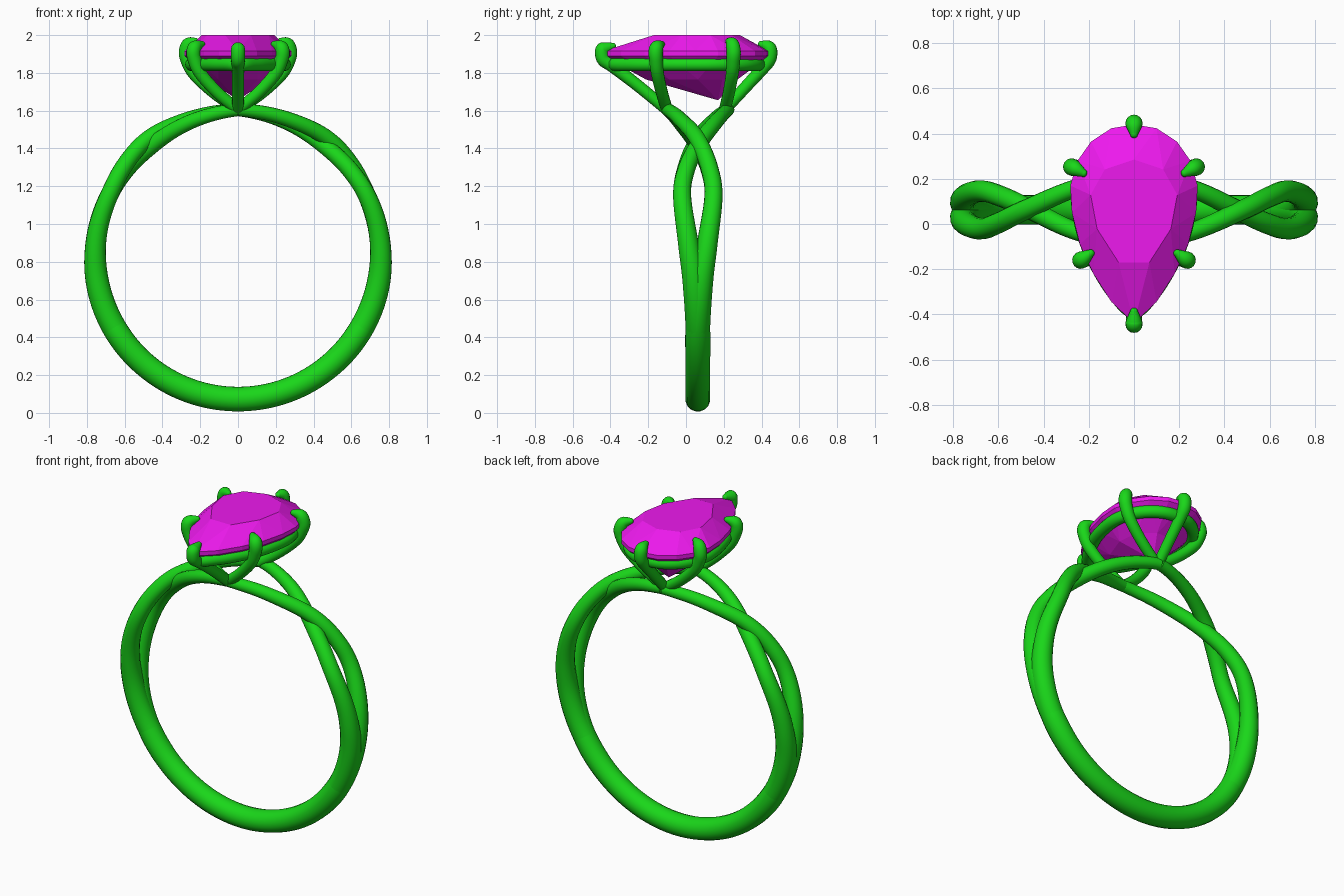
import bpy, bmesh
from math import sin, cos, radians, pi
from mathutils import Vector

if "Cube" in bpy.data.objects:
    bpy.data.objects.remove(bpy.data.objects["Cube"])


def material(name, color):
    m = bpy.data.materials.new(name)
    m.diffuse_color = color
    m.use_nodes = True
    m.node_tree.nodes["Principled BSDF"].inputs["Base Color"].default_value = m.diffuse_color
    return m


METAL = material("metal_green", (0.01, 0.68, 0.01, 1))
STONE = material("stone_magenta", (0.85, 0.01, 0.85, 1))


def spline(points, steps, cyclic=False):
    """Catmull-Rom samples through points of any dimension."""
    n = len(points)
    pick = (lambda i: points[i % n]) if cyclic else (lambda i: points[max(0, min(n - 1, i))])
    out = []
    for i in range(n if cyclic else n - 1):
        for s in range(steps):
            t = s / steps
            out.append([0.5 * (2 * b + (c - a) * t + (2 * a - 5 * b + 4 * c - d) * t * t
                               + (3 * b - a - 3 * c + d) * t ** 3)
                        for a, b, c, d in zip(pick(i - 1), pick(i), pick(i + 1), pick(i + 2))])
    if not cyclic:
        out.append(list(points[-1]))
    return out


def tube(name, samples, cyclic=False):
    """Round tube through (x, y, z, radius) samples, turned into a mesh."""
    cu = bpy.data.curves.new(name, 'CURVE')
    cu.dimensions = '3D'
    cu.bevel_depth = 1.0
    cu.bevel_resolution = 6
    cu.use_fill_caps = not cyclic
    sp = cu.splines.new('POLY')
    sp.points.add(len(samples) - 1)
    for p, (x, y, z, r) in zip(sp.points, samples):
        p.co = (x, y, z, 1)
        p.radius = r
    sp.use_cyclic_u = cyclic
    ob = bpy.data.objects.new(name, cu)
    bpy.context.collection.objects.link(ob)
    bpy.ops.object.select_all(action='DESELECT')
    ob.select_set(True)
    bpy.context.view_layer.objects.active = ob
    bpy.ops.object.convert(target='MESH')
    ob = bpy.context.view_layer.objects.active
    ob.data.materials.append(METAL)
    bpy.ops.object.shade_smooth_by_angle(angle=radians(50))
    return ob


# Twisted band: two strands that merge at the bottom and cross on each shoulder
CENTRE_Y, CENTRE_Z = 0.0625, 0.83
# angle from top, sideways offset, path radius, lift at the crossing, tube radius
STRAND = [(0, -.160, .775, 0, .034), (8, -.140, .768, .003, .036), (22, -.085, .762, .010, .040),
          (38, 0, .762, .020, .044), (52, .060, .758, .010, .046), (65, .083, .754, 0, .048),
          (85, .050, .756, 0, .055), (100, .020, .757, 0, .062), (120, 0, .757, 0, .066),
          (140, 0, .757, 0, .066), (160, 0, .757, 0, .066), (180, 0, .757, 0, .066)]


def strand_half(side, flip, over):
    out = []
    for a, d, rad, lift, r in spline(STRAND, 8):
        rad += over * lift
        out.append((side * rad * sin(radians(a)), CENTRE_Y + flip * d,
                    CENTRE_Z + rad * cos(radians(a)), r))
    return out


for name, flip in (("front_strand", 1), ("back_strand", -1)):
    right = strand_half(1, flip, flip)
    left = strand_half(-1, flip, -flip)
    tube(name, right + left[-2::-1])


# Prongs growing from a front and a back node on the strands
def prong(name, node_y, px, py, tx, ty, mid_z, top_z):
    def at(f, z, r):
        return (px * f, node_y + (py - node_y) * f, z, r)
    pts = [at(0, 1.605, .031), at(.46, mid_z, .032), at(.84, mid_z + .1, .034),
           at(.98, 1.872, .037), at(1.0, 1.918, .038)]
    bend = Vector((px + (tx - px) * .3, py + (ty - py) * .3, top_z - .035))
    pts += [(*bend, .034), (tx, ty, top_z - .022, .017)]
    samples = spline(pts, 8)
    # rounded tip
    end, prev = Vector(samples[-1][:3]), Vector(samples[-2][:3])
    direction = (end - prev).normalized()
    for k in range(1, 5):
        a = k / 4 * pi / 2
        p = end + direction * .014 * sin(a)
        samples.append((*p, max(.017 * cos(a), .0005)))
    tube(name, samples)


FRONT, BACK = -.10, .205
prong("front_prong", FRONT, 0, -.443, 0, -.385, 1.735, 1.965)
prong("back_prong", BACK, 0, .445, 0, .395, 1.725, 1.975)
for label, s in (("right", 1), ("left", -1)):
    prong(label + "_front_prong", FRONT, s * .235, -.160, s * .190, -.128, 1.695, 1.975)
    prong(label + "_back_prong", BACK, s * .275, .252, s * .222, .224, 1.695, 1.99)

# Pear outline, half from the round end to the point, then mirrored
HALF = [(0, .44), (.10, .424), (.19, .365), (.25, .28), (.282, .17),
        (.275, .05), (.24, -.09), (.18, -.22), (.10, -.345), (0, -.44)]
PEAR = HALF + [(-x, y) for x, y in HALF[-2:0:-1]]

# Gallery rail under the stone
rail = [(x * .86, y * .87, 1.845, .036) for x, y in PEAR]
tube("gallery_rail", spline(rail, 5, cyclic=True), cyclic=True)

# Faceted pear stone
bm = bmesh.new()
n = len(PEAR)


def ring(points, z):
    return [bm.verts.new((x, y, z)) for x, y in points]


girdle_low = ring(PEAR, 1.89)
girdle_top = ring(PEAR, 1.915)
table = ring([(x * .68, .03 + y * .58) for x, y in PEAR[::2]], 2.0)
lower = ring([(x * .58, .08 + (y - .08) * .56) for x, y in PEAR[1::2]], 1.765)
culet = bm.verts.new((0, .17, 1.655))
for i in range(n):
    j = (i + 1) % n
    bm.faces.new((girdle_low[i], girdle_low[j], girdle_top[j], girdle_top[i]))
m = n // 2
for k in range(m):
    a, b, c, k2 = 2 * k, 2 * k + 1, (2 * k + 2) % n, (k + 1) % m
    # crown facets
    bm.faces.new((girdle_top[a], girdle_top[b], table[k]))
    bm.faces.new((girdle_top[b], girdle_top[c], table[k2]))
    bm.faces.new((girdle_top[b], table[k2], table[k]))
    # pavilion facets
    bm.faces.new((girdle_low[a], lower[k], girdle_low[b]))
    bm.faces.new((girdle_low[b], lower[k], girdle_low[c]))
    bm.faces.new((girdle_low[c], lower[k], lower[k2]))
    bm.faces.new((lower[k], culet, lower[k2]))
bm.faces.new(table)
bmesh.ops.recalc_face_normals(bm, faces=bm.faces)
mesh = bpy.data.meshes.new("pear_stone")
bm.to_mesh(mesh)
bm.free()
mesh.materials.append(STONE)
bpy.context.collection.objects.link(bpy.data.objects.new("pear_stone", mesh))
